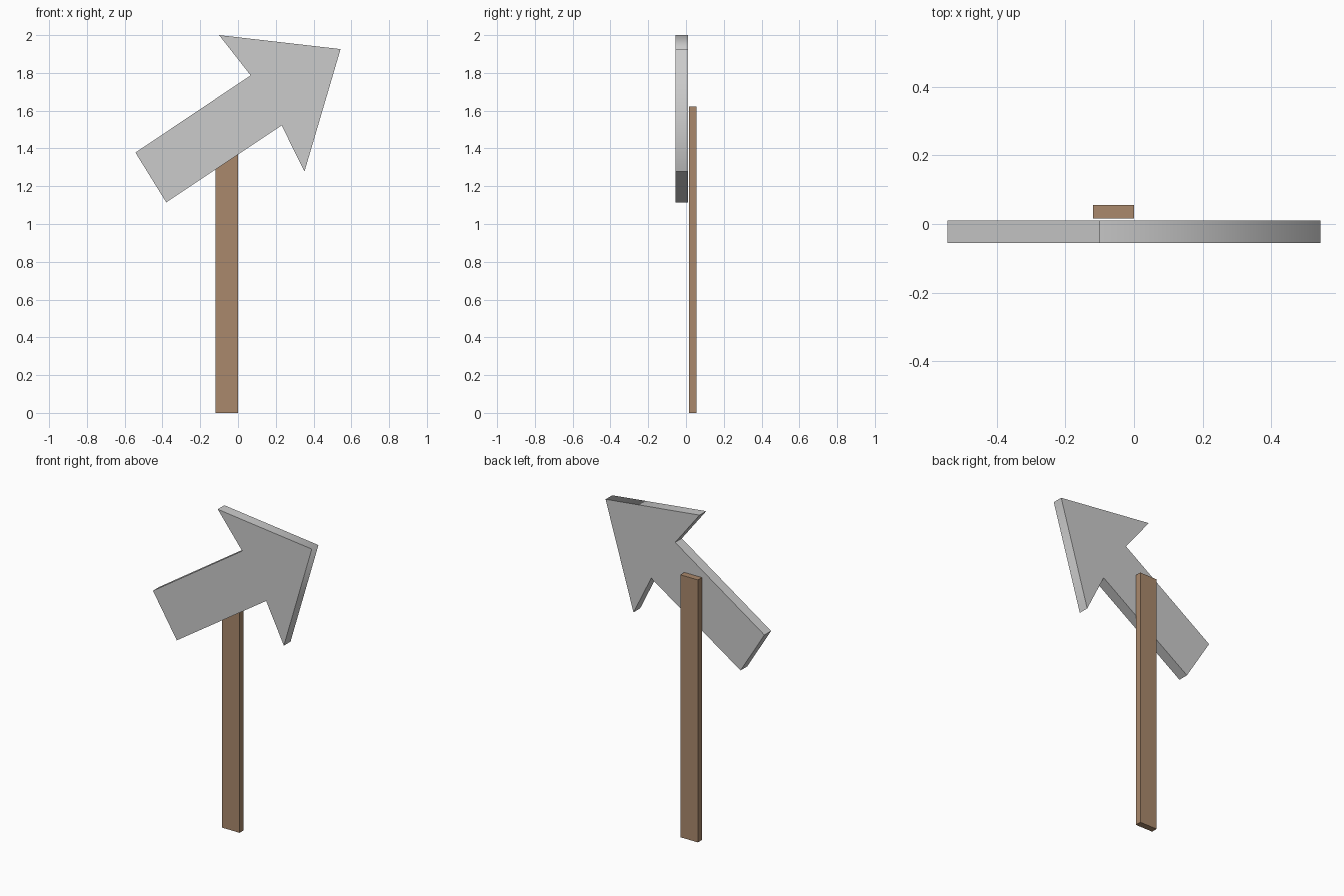
import bpy
import bmesh

if "Cube" in bpy.data.objects:
    bpy.data.objects.remove(bpy.data.objects["Cube"])


def extruded(name, outline, y_front, y_back, colour=None):
    """Extrude an x-z outline from y_front to y_back."""
    bm = bmesh.new()
    face = bm.faces.new([bm.verts.new((x, y_front, z)) for x, z in outline])
    extrusion = bmesh.ops.extrude_face_region(bm, geom=[face], use_keep_orig=True)
    moved = [g for g in extrusion["geom"] if isinstance(g, bmesh.types.BMVert)]
    bmesh.ops.translate(bm, verts=moved, vec=(0, y_back - y_front, 0))
    bmesh.ops.recalc_face_normals(bm, faces=bm.faces)
    mesh = bpy.data.meshes.new(name)
    bm.to_mesh(mesh)
    bm.free()
    obj = bpy.data.objects.new(name, mesh)
    bpy.context.collection.objects.link(obj)
    if colour:
        mat = bpy.data.materials.new(name + "_material")
        mat.diffuse_color = colour
        mat.use_nodes = True
        mat.node_tree.nodes["Principled BSDF"].inputs["Base Color"].default_value = mat.diffuse_color
        mesh.materials.append(mat)
    return obj


# Wooden post
extruded("post", [(-0.12, 0), (0, 0), (0, 1.622), (-0.12, 1.622)],
         0.016, 0.055, (0.40, 0.25, 0.15, 1))

# Tilted arrow board
arrow = extruded("arrow_board",
                 [(-0.543, 1.378), (-0.38, 1.115), (0.231, 1.522), (0.352, 1.278),
                  (0.543, 1.926), (-0.10, 2.0), (0.067, 1.787)],
                 -0.055, 0.01)

# The two faces meeting at the arrow tip are shaded smoothly
for poly in arrow.data.polygons:
    touches_tip = any(arrow.data.vertices[v].co.x > 0.5 for v in poly.vertices)
    poly.use_smooth = touches_tip and abs(poly.normal.y) < 0.5
